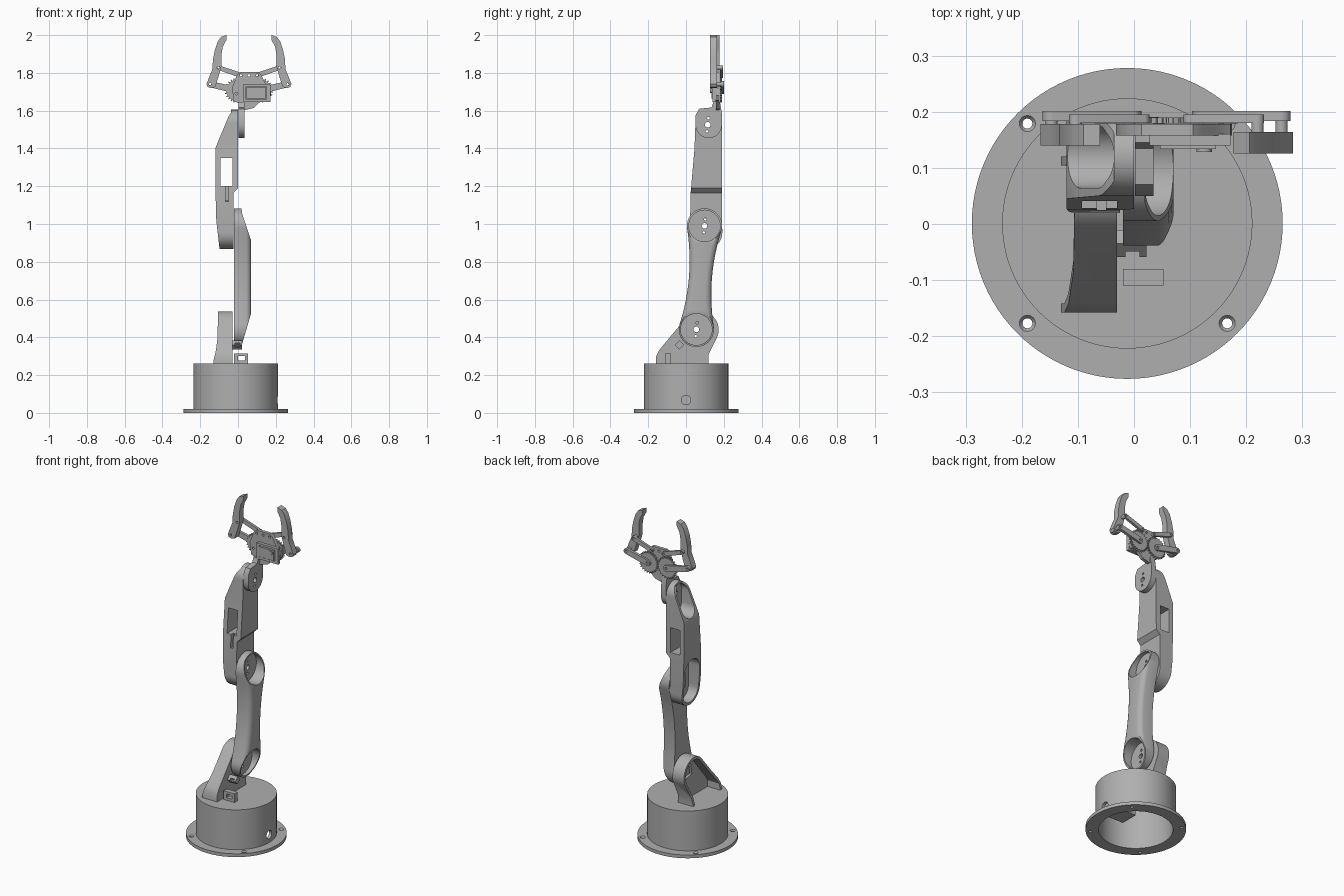
import bpy, bmesh
from math import sin, cos, pi, radians
from mathutils import Vector

if "Cube" in bpy.data.objects:
    bpy.data.objects.remove(bpy.data.objects["Cube"])

grey = bpy.data.materials.new("light_grey")
grey.use_nodes = True
grey.diffuse_color = (0.43, 0.43, 0.43, 1)
grey.node_tree.nodes["Principled BSDF"].inputs["Base Color"].default_value = grey.diffuse_color
parts = []
PLACE = {"x": lambda h, u, v: (h, u, v), "y": lambda h, u, v: (u, h, v), "z": lambda h, u, v: (u, v, h)}


# ---- outline helpers (2D point lists) ----
def arc(c, r, a0=0, a1=360, n=24):
    return [(c[0] + r * cos(radians(a0 + (a1 - a0) * i / n)),
             c[1] + r * sin(radians(a0 + (a1 - a0) * i / n))) for i in range(n + 1)]


def circle(c, r, n=40):
    return arc(c, r, 0, 360, n)[:-1]


def rect(u0, u1, v0, v1):
    return [(u0, v0), (u1, v0), (u1, v1), (u0, v1)]


def link(c0, r0, c1, r1, mid=None, over=0):
    """Two round ends joined by straight or waisted sides."""
    d = Vector(c1) - Vector(c0)
    ang = Vector((1, 0)).angle_signed(d) * -180 / pi
    top = arc(c1, r1, ang - 90 - over, ang + 90 + over)
    bot = arc(c0, r0, ang + 90 - over, ang + 270 + over)
    if mid is None:
        return top + bot
    side = Vector((-d.y, d.x)).normalized()
    centre = (Vector(c0) + Vector(c1)) / 2

    def bend(p, q, s):
        ctrl = centre + side * s * (2 * mid - (r0 + r1) / 2)
        p, q = Vector(p), Vector(q)
        return [tuple(p * (1 - t) ** 2 + ctrl * 2 * t * (1 - t) + q * t * t)
                for t in [i / 12 for i in range(1, 12)]]
    return top + bend(top[-1], bot[0], 1) + bot + bend(bot[-1], top[0], -1)


# ---- solid helpers ----
def loft(name, axis, layers):
    bm = bmesh.new()
    rings = [[bm.verts.new(PLACE[axis](h, u, v)) for u, v in pts] for h, pts in layers]
    n = len(rings[0])
    bm.faces.new(rings[0])
    bm.faces.new(rings[-1])
    for a, b in zip(rings, rings[1:]):
        for i in range(n):
            bm.faces.new((a[i], a[(i + 1) % n], b[(i + 1) % n], b[i]))
    bmesh.ops.recalc_face_normals(bm, faces=bm.faces)
    me = bpy.data.meshes.new(name)
    bm.to_mesh(me)
    bm.free()
    ob = bpy.data.objects.new(name, me)
    bpy.context.collection.objects.link(ob)
    parts.append(ob)
    return ob


def prism(name, axis, pts, a, b):
    return loft(name, axis, [(a, pts), (b, pts)])


def combine(ob, tool, op="DIFFERENCE"):
    mod = ob.modifiers.new("cut", "BOOLEAN")
    mod.operation, mod.object, mod.solver = op, tool, "EXACT"
    bpy.context.view_layer.update()
    me = bpy.data.meshes.new_from_object(ob.evaluated_get(bpy.context.evaluated_depsgraph_get()))
    ob.modifiers.clear()
    ob.data = me
    parts.remove(tool)
    bpy.data.objects.remove(tool)
    return ob


def cut(ob, axis, pts, a=-1, b=3):
    return combine(ob, prism("cutter", axis, pts, a, b))


def drill(ob, axis, centres, r):
    for c in centres:
        cut(ob, axis, circle(c, r, 16))
    return ob


def horn_holes(ob, c):
    drill(ob, "x", [c], 0.015)
    drill(ob, "x", [(c[0] + 0.004, c[1] + 0.035), (c[0] - 0.004, c[1] - 0.035)], 0.007)


# ---- base ----
bc = (-0.012, 0.001)
flange = prism("base_flange", "z", circle(bc, 0.277, 96), 0, 0.02)
cut(flange, "z", circle(bc, 0.205, 64))
bolts = [(bc[0] + sx * 0.178, bc[1] + sy * 0.178) for sx in (-1, 1) for sy in (-1, 1)]
drill(flange, "z", bolts, 0.009)
for c in bolts:
    combine(flange, loft("cutter", "z", [(0.01, circle(c, 0.007, 16)), (0.022, circle(c, 0.016, 16))]))
drum = prism("base_drum", "z", circle(bc, 0.223, 96), 0.015, 0.262)
cut(drum, "z", circle(bc, 0.205, 64), -1, 0.245)
cut(drum, "x", circle((0, 0.068), 0.025, 24), 0.1, 1)
prism("base_servo_mount", "z", rect(-0.02, 0.12, -0.12, -0.01), 0.1, 0.25)
clip = prism("cable_clip", "y", rect(-0.02, 0.053, 0.255, 0.315), -0.11, -0.08)
cut(clip, "y", rect(0.0, 0.038, 0.278, 0.3))


# ---- shoulder bracket: shell open on one side ----
def bracket_outline(t, foot):
    return arc((0.075, 0.44), 0.098 - t, -20, 145) + [
        (-0.14 + t, 0.335 - t / 3), (-0.158 + t, 0.3), (-0.158 + t, foot), (0.12 - t, foot), (0.12 - t, 0.31)]


shoulder = prism("shoulder_bracket", "x", bracket_outline(0, 0.258), -0.14, -0.03)
combine(shoulder, prism("cutter", "y", [(-0.13, 0.25), (-0.13, 0.275), (-0.117, 0.33), (-0.108, 0.4),
        (-0.106, 0.55), (-0.02, 0.55), (-0.02, 0.25)], -1, 1), "INTERSECT")
cut(shoulder, "x", bracket_outline(0.016, 0.2), -0.5, -0.045)
cut(shoulder, "x", arc((0.055, 0.43), 0.058, 35, 305, 3))
bclip = prism("bracket_clip", "x", arc((-0.035, 0.36), 0.024, 0, 270, 3), -0.035, 0.022)
cut(bclip, "y", rect(-0.015, 0.01, 0.35, 0.37))

# ---- upper arm: waisted, rounded on the outside, cupped at both joints ----
low, high = (0.055, 0.442), (0.098, 0.99)
arm = loft("upper_arm", "x", [(x, link(low, 0.093 - t, high, 0.093 - t, 0.062 - t, 13))
           for x, t in ((-0.02, 0), (0.044, 0), (0.054, 0.004), (0.062, 0.011), (0.068, 0.021), (0.07, 0.03))])
combine(arm, prism("cutter", "y", [(-0.03, 0.3), (0.018, 0.3), (0.02, 0.36), (0.05, 0.46), (0.064, 0.51),
        (0.08, 0.56), (0.08, 0.87), (0.064, 0.93), (0.05, 0.97), (0.02, 1.06), (0.018, 1.2), (-0.03, 1.2)],
        -1, 1), "INTERSECT")
for c in (low, high):
    cut(arm, "x", circle(c, 0.083, 48), -0.003, 1)
    horn_holes(arm, c)

# ---- forearm ----
fore = prism("forearm", "x", arc((0.106, 0.953), 0.086, 180, 360) + [(0.19, 1.4)]
             + arc((0.12, 1.535), 0.07, 0, 180) + [(0.045, 1.4), (0.025, 1.17)], -0.13, 0.01)
combine(fore, prism("cutter", "y", [(-0.025, 0.8), (-0.025, 1.165), (0, 1.19), (0, 1.65), (-0.036, 1.65),
        (-0.036, 1.59), (-0.05, 1.57), (-0.1, 1.45), (-0.12, 1.4), (-0.12, 1.2), (-0.115, 1.02),
        (-0.09, 0.8)], -1, 1), "INTERSECT")
cut(fore, "x", link((0.106, 0.955), 0.071, (0.108, 1.08), 0.071), -0.5, -0.042)
cut(fore, "x", rect(0.065, 0.14, 0.95, 1.03))
cut(fore, "x", link((0.12, 1.46), 0.056, (0.12, 1.535), 0.056), -0.5, -0.015)
cut(fore, "y", rect(-0.093, -0.03, 1.2, 1.35))
cut(fore, "y", rect(-0.066, -0.05, 1.12, 1.21), -1, 0.05)
horn_holes(fore, (0.115, 1.525))

# ---- wrist ----
wrist = prism("wrist", "x", arc((0.12, 1.525), 0.07, 180, 360) + [
    (0.19, 1.585), (0.18, 1.645), (0.145, 1.645), (0.135, 1.617), (0.07, 1.61), (0.05, 1.575)], 0.002, 0.035)
horn_holes(wrist, (0.115, 1.525))

# ---- gripper body ----
MID = 0.058
plate = prism("gripper_plate", "y", [
    (0.002, 1.6), (0.045, 1.605), (0.085, 1.615), (0.115, 1.645), (0.16, 1.655), (0.175, 1.68), (0.172, 1.72),
    (0.145, 1.745), (0.122, 1.79), (0.105, 1.806), (0.013, 1.806), (-0.005, 1.79), (-0.022, 1.745),
    (-0.032, 1.72), (-0.022, 1.65), (0.002, 1.64)], 0.158, 0.178)
drill(plate, "y", [(0.015, 1.787), (0.101, 1.787), (MID, 1.787), (-0.008, 1.69)], 0.007)
frame = prism("servo_frame", "y", rect(0.028, 0.172, 1.645, 1.74), 0.14, 0.16)
cut(frame, "y", rect(0.042, 0.15, 1.66, 1.728))
prism("servo_body", "y", rect(0.046, 0.146, 1.664, 1.724), 0.134, 0.165)
prism("servo_boss", "y", circle((0.125, 1.707), 0.014, 20), 0.128, 0.14)

# ---- gears, links and fingers, one set per side ----
FINGER = [(-0.167, 1.74), (-0.152, 1.78), (-0.135, 1.82), (-0.133, 1.87), (-0.123, 1.92), (-0.108, 1.965),
          (-0.09, 1.99), (-0.061, 2.0), (-0.061, 1.975), (-0.08, 1.94), (-0.087, 1.9), (-0.087, 1.836),
          (-0.103, 1.78), (-0.12, 1.727), (-0.142, 1.719), (-0.16, 1.725)]
for label, s, y in (("right", 1, 0.14), ("left", -1, 0.126)):
    def side(pts):
        return [(MID + s * (u - MID), v) for u, v in pts]
    hub, knee, tip, top = side([(-0.005, 1.707), (-0.147, 1.74), (-0.104, 1.828), (0.015, 1.787)])
    teeth = []
    for i in range(24):
        for k, r in ((-0.3, 0.056), (-0.12, 0.065), (0.12, 0.065), (0.3, 0.056)):
            a = 2 * pi * (i + k + (0.5 if s < 0 else 0)) / 24
            teeth.append((hub[0] + r * cos(a), hub[1] + r * sin(a)))
    gear = prism(label + "_gear", "y", teeth, 0.179, 0.19)
    lever = prism(label + "_drive_lever", "y", link(hub, 0.018, knee, 0.016), 0.184, 0.201)
    bar = prism(label + "_guide_link", "y", link(top, 0.013, tip, 0.012), 0.18, 0.195)
    finger = prism(label + "_finger", "y", side(FINGER), y, y + 0.038)
    holes = [hub, knee, tip, top]
    drill(gear, "y", [hub], 0.008)
    drill(lever, "y", [hub, knee], 0.007)
    drill(bar, "y", [top, tip], 0.006)
    drill(finger, "y", [knee, tip], 0.007)
    for c in (knee, tip):
        drill(prism(label + "_pivot_spacer", "y", circle(c, 0.011, 16), y + 0.036, 0.185), "y", [c], 0.006)

# ---- finish ----
bpy.ops.object.select_all(action="DESELECT")
for ob in parts:
    ob.data.materials.clear()
    ob.data.materials.append(grey)
    ob.select_set(True)
bpy.context.view_layer.objects.active = parts[0]
bpy.ops.object.shade_smooth_by_angle(angle=radians(30))
